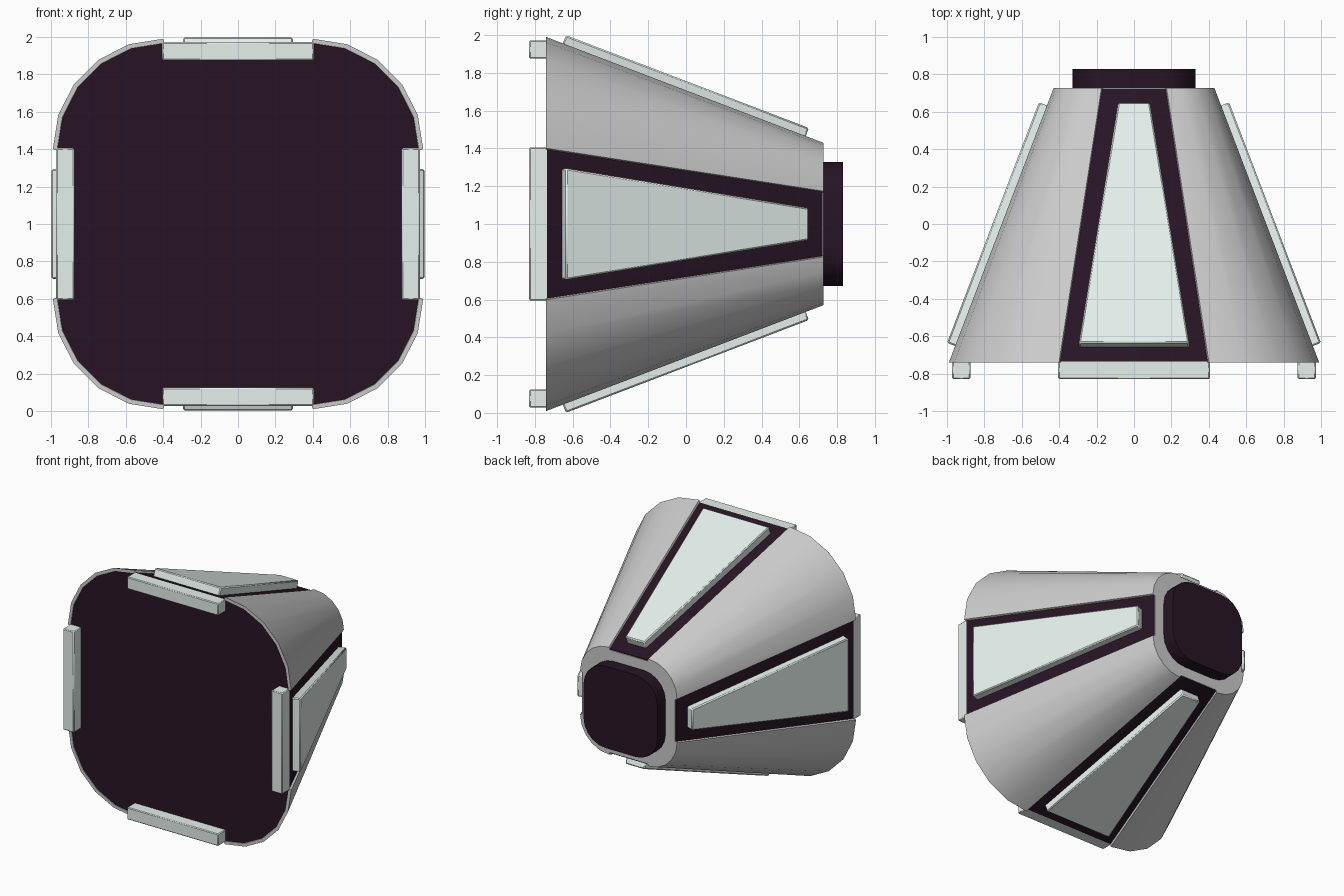
import bpy, math
from mathutils import Matrix, Vector

if "Cube" in bpy.data.objects:
    bpy.data.objects.remove(bpy.data.objects["Cube"])

ZC = 1.0                       # height of the pod axis
Y0, Y1 = -0.74, 0.727          # front and back of the tapered body
H0, H1 = 0.99, 0.43            # half widths at those ends


def material(name, rgb):
    m = bpy.data.materials.new(name)
    m.diffuse_color = (*rgb, 1)
    m.use_nodes = True
    m.node_tree.nodes["Principled BSDF"].inputs["Base Color"].default_value = m.diffuse_color
    return m


DARK = material("dark_plum", (0.02, 0.007, 0.018))
PALE = material("pale_panel", (0.78, 0.87, 0.84))


def build(name, verts, faces, mat=None, bevel=0, turn=0):
    mesh = bpy.data.meshes.new(name)
    mesh.from_pydata(verts, [], faces)
    rot = Matrix.Translation((0, 0, ZC)) @ Matrix.Rotation(turn * math.pi / 2, 4, 'Y')
    mesh.transform(rot)
    ob = bpy.data.objects.new(name, mesh)
    bpy.context.collection.objects.link(ob)
    bpy.ops.object.select_all(action='DESELECT')
    ob.select_set(True)
    bpy.context.view_layer.objects.active = ob
    bpy.ops.object.mode_set(mode='EDIT')
    bpy.ops.mesh.select_all(action='SELECT')
    bpy.ops.mesh.normals_make_consistent(inside=False)
    bpy.ops.object.mode_set(mode='OBJECT')
    if mat:
        mesh.materials.append(mat)
    if bevel:
        b = ob.modifiers.new("bevel", 'BEVEL')
        b.width, b.segments = bevel, 1
    bpy.ops.object.shade_smooth_by_angle(angle=math.radians(30))
    return ob


def arc(half, corner=0):
    """One rounded corner of the square section, five facets."""
    flat, r = half * 0.405, half * 0.595
    pts = []
    for i in range(6):
        a = math.radians(18 * i)
        pts.append(Matrix.Rotation(corner * math.pi / 2, 2)
                   @ Vector((flat + r * math.cos(a), flat + r * math.sin(a))))
    return pts


def section(half):
    return [p for c in range(4) for p in arc(half, c)]


def loft(name, a, ya, b, yb, mat=None, bevel=0, turn=0):
    n = len(a)
    verts = [(p[0], ya, p[1]) for p in a] + [(p[0], yb, p[1]) for p in b]
    faces = [(i, (i + 1) % n, n + (i + 1) % n, n + i) for i in range(n)]
    faces += [tuple(range(n)), tuple(range(n, 2 * n))]
    return build(name, verts, faces, mat, bevel, turn)


# Dark tapered core, grey back rim and dark rear cap
loft("core", section(H0 - 0.018), Y0 + 0.004, section(H1 - 0.012), Y1 - 0.004, DARK)
loft("back_rim", section(H1 - 0.015), Y1 - 0.015, section(H1 - 0.02), Y1)
loft("rear_cap", section(0.328), Y1 - 0.02, section(0.328), 0.83, DARK)


# Thin curved shell over one corner
def shell(k):
    t, n = 0.022, 6
    rings = [(arc(H0), Y0), (arc(H0 - t), Y0), (arc(H1 - t), Y1), (arc(H1), Y1)]
    verts = [(p.x, y, p.y) for pts, y in rings for p in pts]
    faces = []
    for r in range(4):
        s = (r + 1) % 4
        faces += [(r * n + i, r * n + i + 1, s * n + i + 1, s * n + i) for i in range(n - 1)]
    faces += [tuple(r * n + e for r in range(4)) for e in (0, n - 1)]
    build(f"corner_shell_{k}", verts, faces, turn=k)


# Raised trapezoid panel lying on one sloping side
def side_panel(k):
    slope = (H0 - H1) / (Y1 - Y0)
    normal = Vector((0, slope, 1)).normalized()
    base = []
    for y, w in ((-0.652, 0.295), (0.634, 0.085)):
        z = H0 - slope * (y - Y0)
        base += [Vector((-w, y, z)), Vector((w, y, z))]
    verts = [p + normal * d for d in (-0.03, 0.046) for p in base]
    faces = [(0, 1, 3, 2), (4, 5, 7, 6), (0, 1, 5, 4),
             (1, 3, 7, 5), (3, 2, 6, 7), (2, 0, 4, 6)]
    build(f"side_panel_{k}", verts, faces, PALE, 0.008, k)


# Front bar along one edge of the face
def front_bar(k):
    rect = [(-0.405, 0.875), (0.405, 0.875), (0.405, 0.972), (-0.405, 0.972)]
    loft(f"front_bar_{k}", rect, -0.83, rect, Y0 + 0.01, PALE, 0.006, k)


for k in range(4):
    shell(k)
    side_panel(k)
    front_bar(k)
